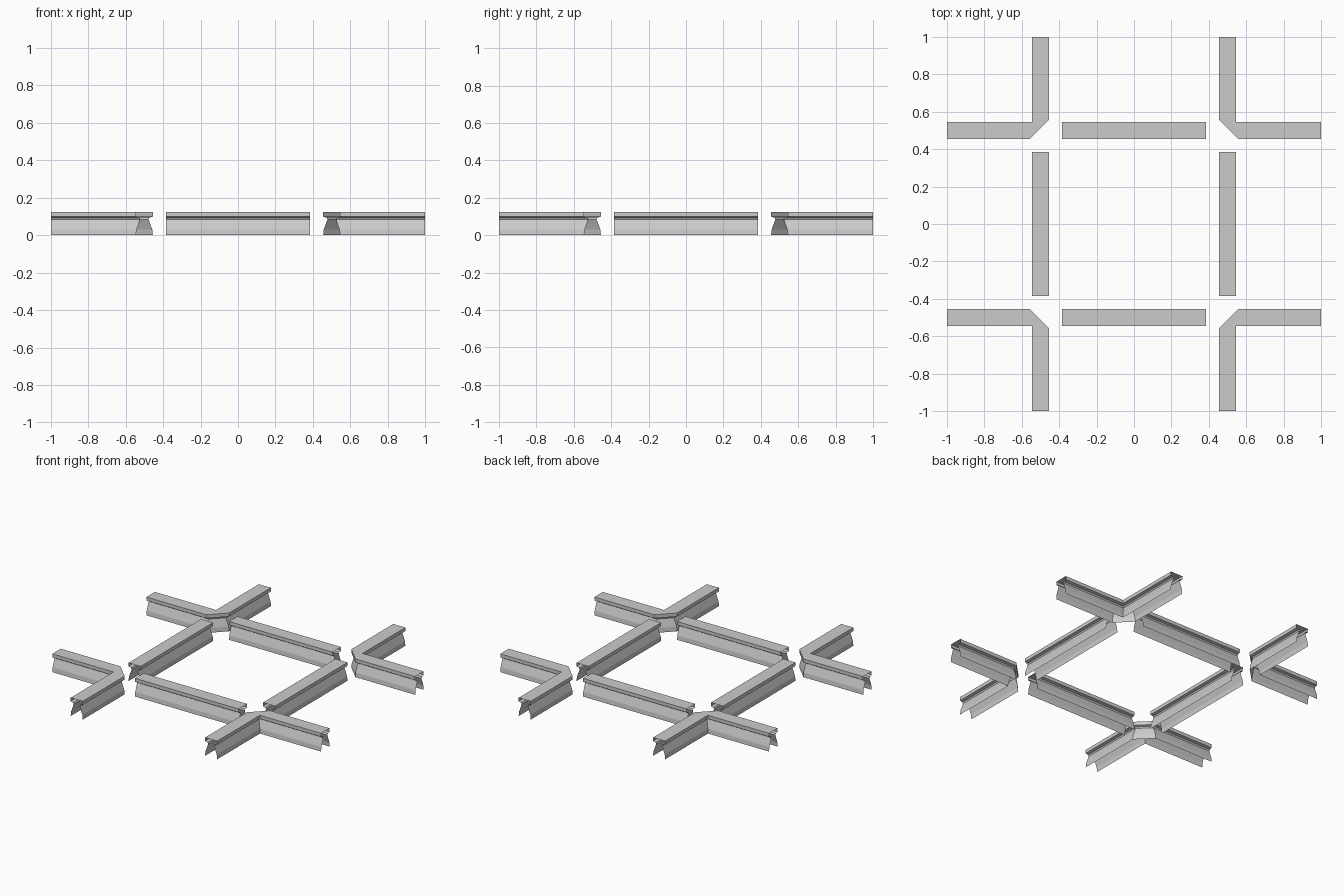
import bpy, bmesh
from mathutils import Matrix
from math import radians

if "Cube" in bpy.data.objects:
    bpy.data.objects.remove(bpy.data.objects["Cube"])

# half profile of the rail: (half width, height), foot up to head; open underneath
HALF = [(.045, 0), (.042, .03), (.022, .085), (.027, .094), (.045, .099), (.045, .123)]


def make(name, build, angle):
    bm = bmesh.new()
    build(bm)
    bmesh.ops.recalc_face_normals(bm, faces=bm.faces)
    bm.transform(Matrix.Rotation(radians(angle), 4, 'Z'))
    me = bpy.data.meshes.new(name)
    bm.to_mesh(me)
    bm.free()
    bpy.context.collection.objects.link(bpy.data.objects.new(name, me))


def sweep(bm, paths):
    """Skin neighbouring vertex rows with quads."""
    rows = [[bm.verts.new(p) for p in path] for path in paths]
    for a, b in zip(rows, rows[1:]):
        for i in range(len(a) - 1):
            bm.faces.new((a[i], a[i + 1], b[i + 1], b[i]))
    return rows


# straight middle rail, hollow with open ends
def straight(bm):
    section = [(w, z) for w, z in HALF] + [(-w, z) for w, z in reversed(HALF)]
    sweep(bm, [[(x, -.5 + w, z) for x in (-.385, .385)] for w, z in section])


# angled wing rail: two legs, chamfered on the side facing the centre
def wing(bm):
    c, e = .5, .555
    outer = sweep(bm, [[(1, c + w, z), (c + w, c + w, z), (c + w, 1, z)]
                       for w, z in HALF])
    inner = sweep(bm, [[(1, c - w, z), (e, c - w, z), (c - w, e, z), (c - w, 1, z)]
                       for w, z in HALF])
    o, i = outer[-1], inner[-1]
    bm.faces.new((i[0], o[0], o[1], i[1]))
    bm.faces.new((i[1], o[1], i[2]))
    bm.faces.new((i[2], o[1], o[2], i[3]))


for k in range(4):
    make(f"middle_rail_{k + 1}", straight, 90 * k)
    make(f"wing_rail_{k + 1}", wing, 90 * k)
